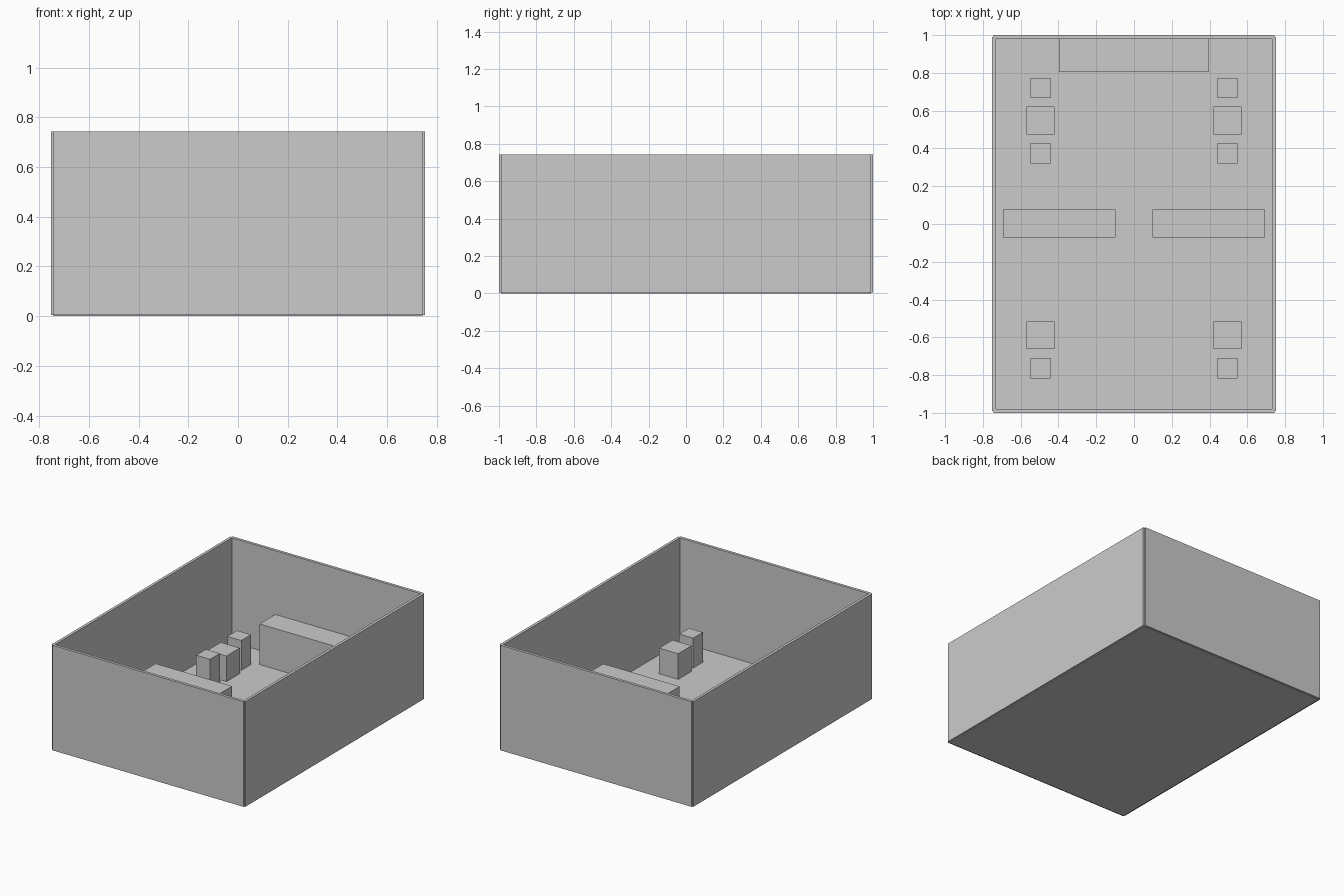
import bpy

if "Cube" in bpy.data.objects:
    bpy.data.objects.remove(bpy.data.objects["Cube"])


def box(name, x0, x1, y0, y1, z0, z1):
    """Axis-aligned box between the given limits."""
    bpy.ops.mesh.primitive_cube_add(
        size=1, location=((x0 + x1) / 2, (y0 + y1) / 2, (z0 + z1) / 2))
    ob = bpy.context.object
    ob.name = name
    ob.scale = (x1 - x0, y1 - y0, z1 - z0)
    bpy.ops.object.transform_apply(location=False, rotation=False, scale=True)
    return ob


HX, HY = 0.7426, 0.9901    # wall centre lines
T = 0.0099                 # half wall thickness
WALL_BOTTOM, WALL_TOP = 0.005, 0.743
FLOOR = 0.005              # furniture base, just sunk in the floor

# Floor slab
box("floor", -HX, HX, -HY, HY, 0, 0.0099)

# Walls, leaving small notches at the corners
for side, s in (("left", -1), ("right", 1)):
    box(f"{side}_wall", s * HX - T, s * HX + T, -HY, HY, WALL_BOTTOM, WALL_TOP)
for side, s in (("front", -1), ("back", 1)):
    box(f"{side}_wall", -HX, HX, s * HY - T, s * HY + T, WALL_BOTTOM, WALL_TOP)

# Long counter against the back wall
box("back_counter", -0.396, 0.396, 0.805, 0.982, FLOOR, 0.295)

# Dividers, tables and stools on both sides of the room
for side, s in (("left", -1), ("right", 1)):
    cx = s * 0.396
    box(f"{side}_divider", cx - 0.297, cx + 0.297, -0.072, 0.076, FLOOR, 0.216)
    cx = s * 0.495
    for i, y in enumerate((0.547, -0.589)):
        box(f"{side}_table_{i}", cx - 0.074, cx + 0.074, y - 0.074, y + 0.074,
            FLOOR, 0.19)
    for i, y in enumerate((0.72, 0.374, -0.763)):
        box(f"{side}_stool_{i}", cx - 0.054, cx + 0.054, y - 0.054, y + 0.054,
            FLOOR, 0.22)
